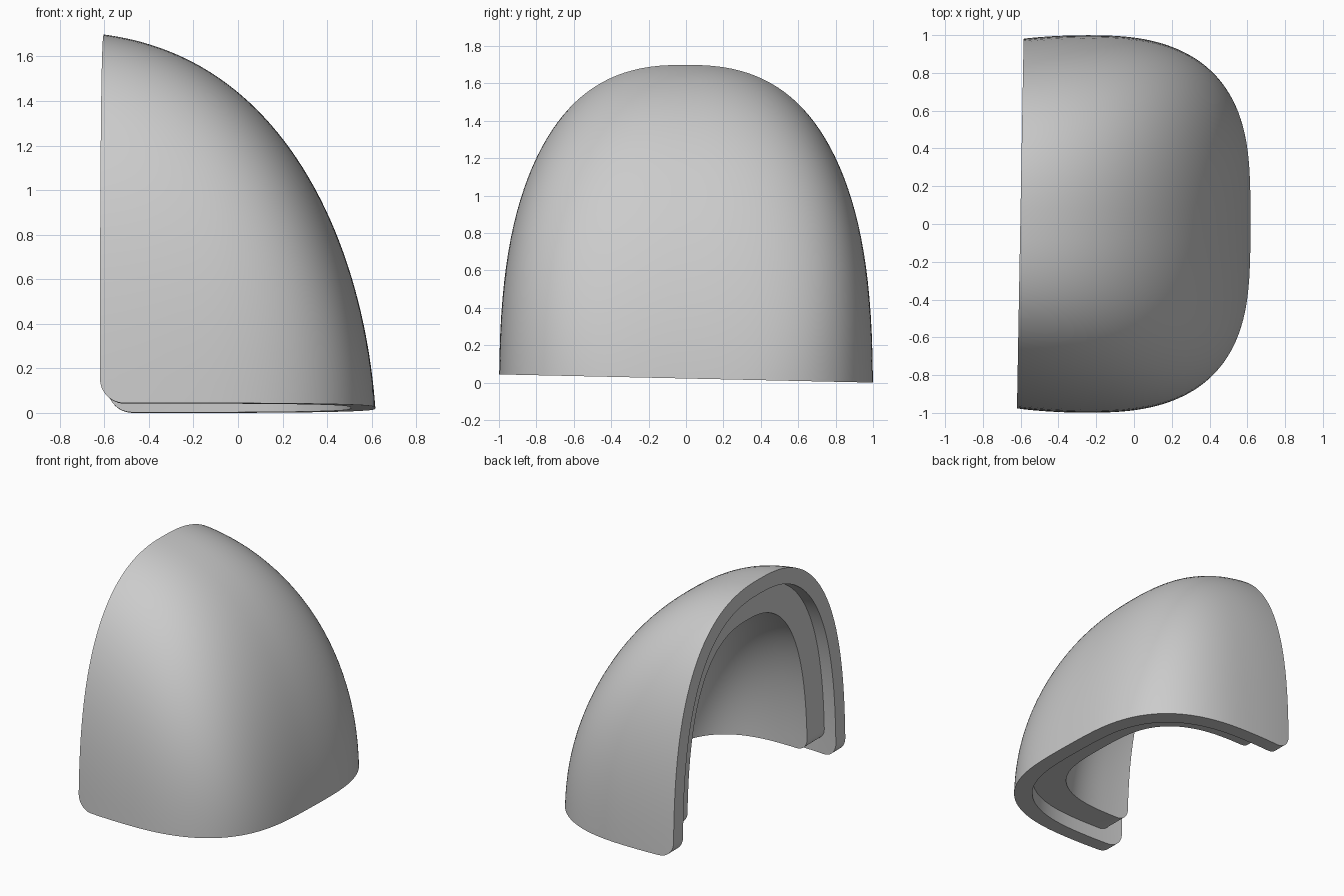
import bpy, bmesh
from math import sin, cos, pi, radians

if "Cube" in bpy.data.objects:
    bpy.data.objects.remove(bpy.data.objects["Cube"], do_unlink=True)

BACK, TIP, FLOOR = -0.9, 0.625, -0.2   # extents of the dome before trimming
RINGS, SEGS = 56, 72
OPENING, BOTTOM = -0.602, 0.022        # trimming planes


def make_object(name, bm):
    bmesh.ops.recalc_face_normals(bm, faces=bm.faces)
    mesh = bpy.data.meshes.new(name)
    bm.to_mesh(mesh)
    bm.free()
    obj = bpy.data.objects.new(name, mesh)
    bpy.context.collection.objects.link(obj)
    return obj


def half_width(x):
    d = x + 0.25
    if d < 0:
        return 1 - 0.16 * d * d
    return (1 - (d / (TIP + 0.25)) ** 2.6) ** 0.32


def height(x):
    return 1.915 * (1 - ((x - BACK) / (TIP - BACK)) ** 2.5) ** 0.5


def dome(name, inset):
    """Solid dome of arched cross-sections, shrunk by the inset on each side."""
    scale = (1 - inset / 1.215, 1 - inset, 1 - inset / 1.695)

    def place(x, y, z):
        return (OPENING + (x - OPENING) * scale[0], y * scale[1], z * scale[2])

    bm = bmesh.new()
    rings = []
    for i in range(RINGS):
        x = BACK + (TIP - BACK) * sin(pi / 2 * i / RINGS)
        w, h = half_width(x), height(x)
        ring = []
        for j in range(SEGS + 1):
            a = pi * j / SEGS
            c, s = cos(a), max(sin(a), 0)
            if j in (0, SEGS):
                s = 0
            y = w * abs(c) ** 0.8 * (1 if c > 0 else -1)
            ring.append(bm.verts.new(place(x, y, FLOOR + h * s ** (2 / 3))))
        rings.append(ring)
    tip = bm.verts.new(place(TIP, 0, FLOOR))
    for r, q in zip(rings, rings[1:]):
        for j in range(SEGS):
            bm.faces.new((r[j], r[j + 1], q[j + 1], q[j]))
    for j in range(SEGS):
        bm.faces.new((rings[-1][j], rings[-1][j + 1], tip))
    bm.faces.new(rings[0])
    bm.faces.new([r[0] for r in rings] + [tip] + [r[-1] for r in reversed(rings)])
    return make_object(name, bm)


def trim_block(name, step, radius):
    """Large block with one rounded lower edge, slightly skewed."""
    x0, z0 = OPENING + step, BOTTOM + step
    outline = [(3, z0), (3, 3), (x0, 3)]
    for k in range(13):
        a = radians(180 + 90 * k / 12)
        outline.append((x0 + radius + radius * cos(a), z0 + radius + radius * sin(a)))
    bm = bmesh.new()
    ends = [[bm.verts.new((x + 0.018 * y, y, z - 0.022 * y)) for x, z in outline]
            for y in (-2, 2)]
    n = len(outline)
    for k in range(n):
        m = (k + 1) % n
        bm.faces.new((ends[0][k], ends[0][m], ends[1][m], ends[1][k]))
    bm.faces.new(ends[0])
    bm.faces.new(ends[1])
    return make_object(name, bm)


def combine(obj, cutter, operation):
    mod = obj.modifiers.new(operation.lower(), 'BOOLEAN')
    mod.operation, mod.object, mod.solver = operation, cutter, 'EXACT'
    bpy.context.view_layer.objects.active = obj
    bpy.ops.object.modifier_apply(modifier=mod.name)
    bpy.data.objects.remove(cutter, do_unlink=True)


# Outer dome, cut off at the side opening and the underside
shell = dome("shell_cap", 0)
combine(shell, trim_block("edge_trim", 0, 0.11), 'INTERSECT')

# Stepped rebate running round the inside of the rim
rebate = dome("rebate_cutter", 0.11)
combine(rebate, trim_block("rebate_trim", 0.1, 0.09), 'DIFFERENCE')
combine(shell, rebate, 'DIFFERENCE')

# Hollow interior
combine(shell, dome("cavity_cutter", 0.31), 'DIFFERENCE')

# Plain grey finish
grey = bpy.data.materials.new("plain_grey")
grey.use_nodes = True
colour = (0.6, 0.6, 0.6, 1)
grey.diffuse_color = colour
grey.node_tree.nodes["Principled BSDF"].inputs["Base Color"].default_value = colour
shell.data.materials.clear()
shell.data.materials.append(grey)
for face in shell.data.polygons:
    face.material_index = 0

bpy.ops.object.select_all(action='DESELECT')
shell.select_set(True)
bpy.context.view_layer.objects.active = shell
bpy.ops.object.shade_smooth_by_angle(angle=radians(35))
